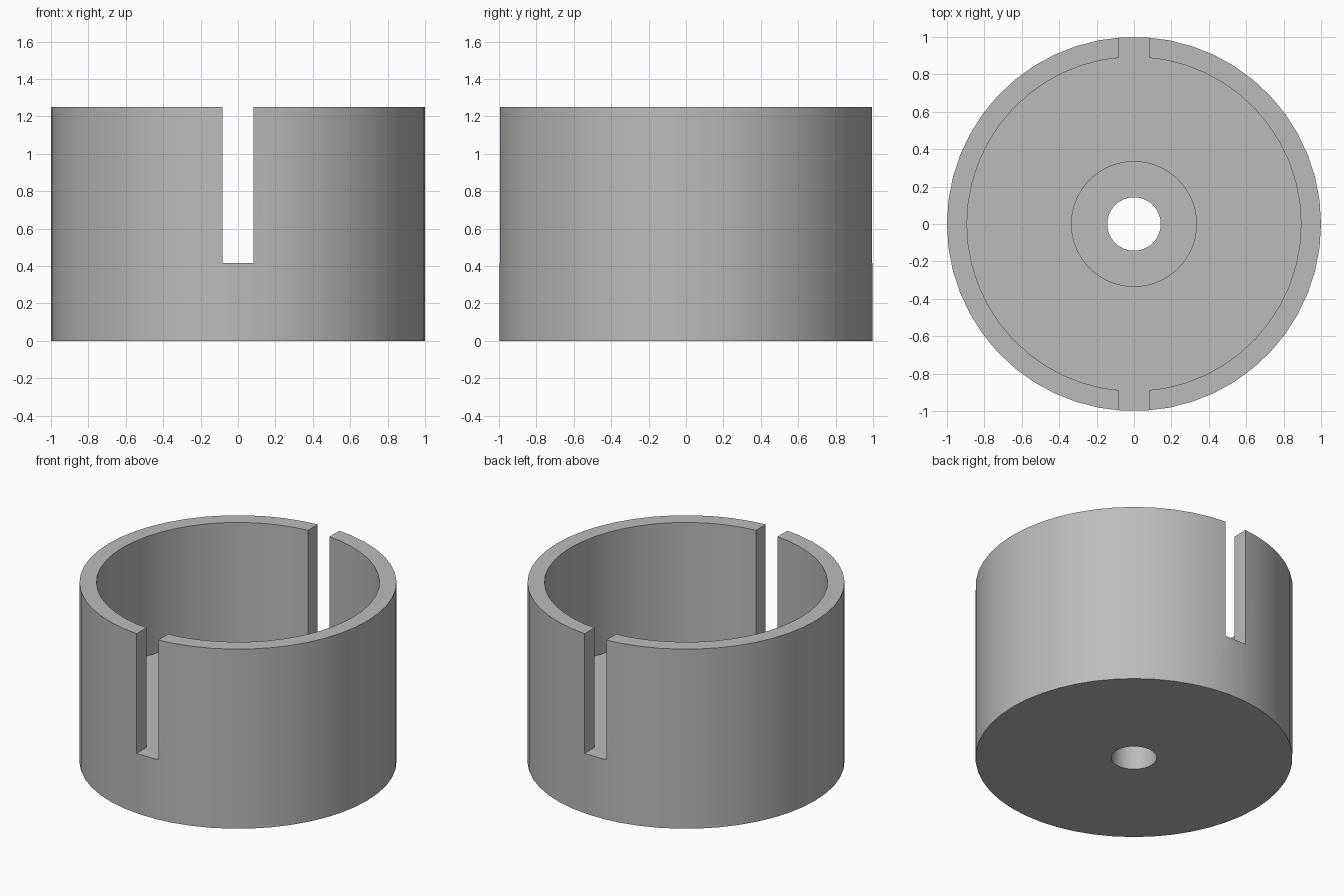
import bpy
import bmesh
from math import tau
from mathutils import Vector

default = bpy.data.objects.get("Cube")
if default:
    bpy.data.objects.remove(default, do_unlink=True)

HEIGHT = 1.25
FLOOR = 0.417          # inner floor, level with the slot bottoms
RECESS = 0.25          # bottom of the round recess in the floor
OUTER, INNER = 1.0, 0.893
RECESS_RADIUS, HOLE_RADIUS = 0.334, 0.143
SLOT_WIDTH = 0.166
SEGMENTS = 50

grey = bpy.data.materials.new("plain grey")
grey.use_nodes = True
colour = (0.5, 0.5, 0.5, 1)
grey.diffuse_color = colour
grey.node_tree.nodes["Principled BSDF"].inputs["Base Color"].default_value = colour


def finish(bm, name):
    """Turn a bmesh into a named object in the scene."""
    bmesh.ops.recalc_face_normals(bm, faces=bm.faces)
    mesh = bpy.data.meshes.new(name)
    bm.to_mesh(mesh)
    bm.free()
    mesh.materials.append(grey)
    obj = bpy.data.objects.new(name, mesh)
    bpy.context.collection.objects.link(obj)
    return obj


# Cup body: closed section turned around the z axis
section = [(HOLE_RADIUS, 0), (OUTER, 0), (OUTER, HEIGHT), (INNER, HEIGHT),
           (INNER, FLOOR), (RECESS_RADIUS, FLOOR),
           (RECESS_RADIUS, RECESS), (HOLE_RADIUS, RECESS)]
bm = bmesh.new()
verts = [bm.verts.new((r, 0, z)) for r, z in section]
edges = [bm.edges.new((v, verts[i - 1])) for i, v in enumerate(verts)]
bmesh.ops.spin(bm, geom=verts + edges, cent=(0, 0, 0), axis=(0, 0, 1),
               angle=tau, steps=SEGMENTS, use_merge=True)
bmesh.ops.remove_doubles(bm, verts=bm.verts, dist=0.0001)
cup = finish(bm, "slotted_cup")

# Slot cutter: one bar through the front and back walls
bm = bmesh.new()
bmesh.ops.create_cube(bm, size=1)
bmesh.ops.scale(bm, verts=bm.verts, vec=Vector((SLOT_WIDTH, 2.4, HEIGHT)))
bmesh.ops.translate(bm, verts=bm.verts, vec=Vector((0, 0, FLOOR + HEIGHT / 2)))
cutter = finish(bm, "slot_cutter")

cut = cup.modifiers.new("slots", "BOOLEAN")
cut.operation = "DIFFERENCE"
cut.solver = "EXACT"
cut.object = cutter

bpy.ops.object.select_all(action="DESELECT")
cup.select_set(True)
bpy.context.view_layer.objects.active = cup
bpy.ops.object.modifier_apply(modifier=cut.name)
bpy.data.objects.remove(cutter, do_unlink=True)

# Smooth round walls, crisp rims and slot corners
bpy.ops.object.shade_smooth_by_angle(angle=0.5)
